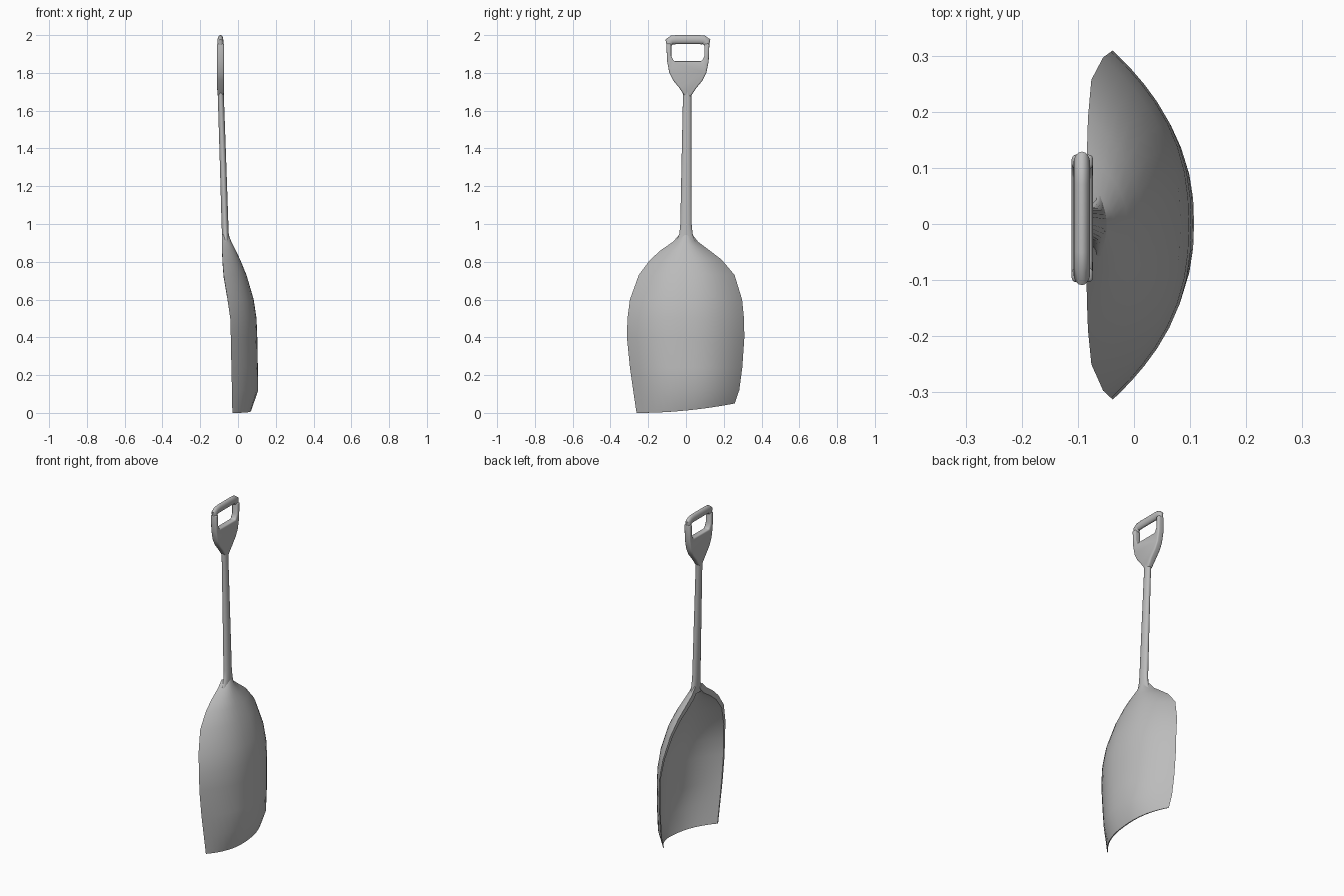
import bpy, bmesh, math

if "Cube" in bpy.data.objects:
    bpy.data.objects.remove(bpy.data.objects["Cube"], do_unlink=True)

grey = bpy.data.materials.new("grey")
grey.use_nodes = True
grey.diffuse_color = (0.5, 0.5, 0.5, 1)
grey.node_tree.nodes["Principled BSDF"].inputs["Base Color"].default_value = (0.5, 0.5, 0.5, 1)


def finish(name, bm, angle=40, bevel=0):
    bmesh.ops.recalc_face_normals(bm, faces=bm.faces)
    mesh = bpy.data.meshes.new(name)
    bm.to_mesh(mesh)
    bm.free()
    ob = bpy.data.objects.new(name, mesh)
    bpy.context.collection.objects.link(ob)
    mesh.materials.append(grey)
    bpy.ops.object.select_all(action="DESELECT")
    ob.select_set(True)
    bpy.context.view_layer.objects.active = ob
    if bevel:
        mod = ob.modifiers.new("rounded_edges", "BEVEL")
        mod.width, mod.segments, mod.limit_method = bevel, 3, "ANGLE"
        bpy.ops.object.modifier_apply(modifier="rounded_edges")
    bpy.ops.object.shade_smooth_by_angle(angle=math.radians(angle))
    return ob


def skin(bm, rows, closed):
    """Join neighbouring rows of vertices with quads."""
    n = len(rows[0])
    for a, b in zip(rows, rows[1:]):
        for i in range(n if closed else n - 1):
            j = (i + 1) % n
            bm.faces.new((a[i], a[j], b[j], b[i]))


# Blade: height, right edge y, left edge y, edge x, middle x, wall thickness
sections = [
    (0.945, -0.033, 0.033, -0.085, -0.05, 0.022),
    (0.905, -0.07, 0.065, -0.085, -0.035, 0.024),
    (0.86, -0.135, 0.125, -0.084, -0.012, 0.024),
    (0.81, -0.19, 0.19, -0.082, 0.012, 0.022),
    (0.73, -0.25, 0.257, -0.076, 0.045, 0.02),
    (0.60, -0.297, 0.297, -0.055, 0.083, 0.017),
    (0.50, -0.31, 0.307, -0.041, 0.098, 0.014),
    (0.40, -0.313, 0.309, -0.038, 0.102, 0.012),
    (0.24, -0.297, 0.298, -0.035, 0.105, 0.01),
    (0.12, -0.28, 0.282, -0.032, 0.107, 0.008),
    (0.0, -0.262, 0.258, -0.03, 0.07, 0.006),
]
STEPS = 20
bm = bmesh.new()
outer, inner = [], []
for k, (z, right, left, edge, mid, wall) in enumerate(sections):
    centre, half = (left + right) / 2, (left - right) / 2
    for rows, inset in ((outer, 0), (inner, wall)):
        row = []
        for i in range(STEPS + 1):
            u = math.sin((i / STEPS - 0.5) * math.pi)
            x = edge + (mid - inset - edge) * (1 - abs(u) ** 2.4)
            height = z
            if k == len(sections) - 1:      # slanted bottom lip
                height += 0.05 * ((u + 1) / 2) ** 2
            elif inset:                     # hollow stops short of the neck
                height -= inset * max(0, (z - 0.5) / 0.4)
            row.append(bm.verts.new((x, centre + u * (half - inset), height)))
        rows.append(row)
skin(bm, outer, False)
skin(bm, inner, False)
skin(bm, [outer[0], inner[0]], False)
skin(bm, [outer[-1], inner[-1]], False)
for end in (0, -1):
    skin(bm, [[r[end] for r in outer], [r[end] for r in inner]], False)
finish("blade", bm)

# Shaft: tapered, leaning, flared where it meets the blade and the yoke
bm = bmesh.new()
rings = []
for z, x, y, rx, ry in [
    (0.90, -0.066, -0.003, 0.018, 0.058),
    (0.92, -0.066, -0.002, 0.018, 0.045),
    (0.95, -0.067, 0, 0.018, 0.035),
    (1.0, -0.069, 0, 0.018, 0.03),
    (1.35, -0.08, 0.003, 0.017, 0.026),
    (1.68, -0.091, 0.006, 0.016, 0.022),
    (1.74, -0.092, 0.008, 0.015, 0.03),
]:
    rings.append([bm.verts.new((x + rx * math.cos(a), y + ry * math.sin(a), z))
                  for a in (math.tau * i / 20 for i in range(20))])
skin(bm, rings, True)
bm.faces.new(rings[0])
bm.faces.new(rings[-1])
finish("shaft", bm)

# Yoke: one half of the outline, mirrored about the handle's middle line
MIDDLE = 0.01
half = [(0.015, 1.675), (0.045, 1.72), (0.078, 1.76), (0.098, 1.80), (0.11, 1.86),
        (0.114, 1.955), (0.088, 1.955), (0.088, 1.89), (0.074, 1.862)]
outline = half + [(-y, z) for y, z in reversed(half)]
bm = bmesh.new()
face = bm.faces.new([bm.verts.new((-0.111, MIDDLE + y, z)) for y, z in outline])
extruded = bmesh.ops.extrude_face_region(bm, geom=[face])
bmesh.ops.translate(bm, vec=(0.038, 0, 0),
                    verts=[v for v in extruded["geom"] if isinstance(v, bmesh.types.BMVert)])
# thin the foot of the yoke down to the shaft
for v in bm.verts:
    if v.co.z < 1.7:
        v.co.x = -0.092 + (v.co.x + 0.092) * 0.8
finish("yoke", bm, 45, 0.008)

# Grip: rounded bar that bends down into both arms
path = [(0.1, 1.945), (0.098, 1.965), (0.084, 1.974), (0.06, 1.976)]
path = path + [(-y, z) for y, z in reversed(path)]
bm = bmesh.new()
rings = []
for i, (y, z) in enumerate(path):
    y0, z0 = path[max(i - 1, 0)]
    y1, z1 = path[min(i + 1, len(path) - 1)]
    length = math.hypot(y1 - y0, z1 - z0)
    ny, nz = -(z1 - z0) / length, (y1 - y0) / length
    r = 0.013 if i in (0, len(path) - 1) else 0.024
    rings.append([bm.verts.new((-0.093 + 0.015 * math.cos(a),
                                MIDDLE + y + ny * r * math.sin(a),
                                z + nz * r * math.sin(a)))
                  for a in (math.tau * k / 16 for k in range(16))])
skin(bm, rings, True)
bm.faces.new(rings[0])
bm.faces.new(rings[-1])
finish("grip", bm)
